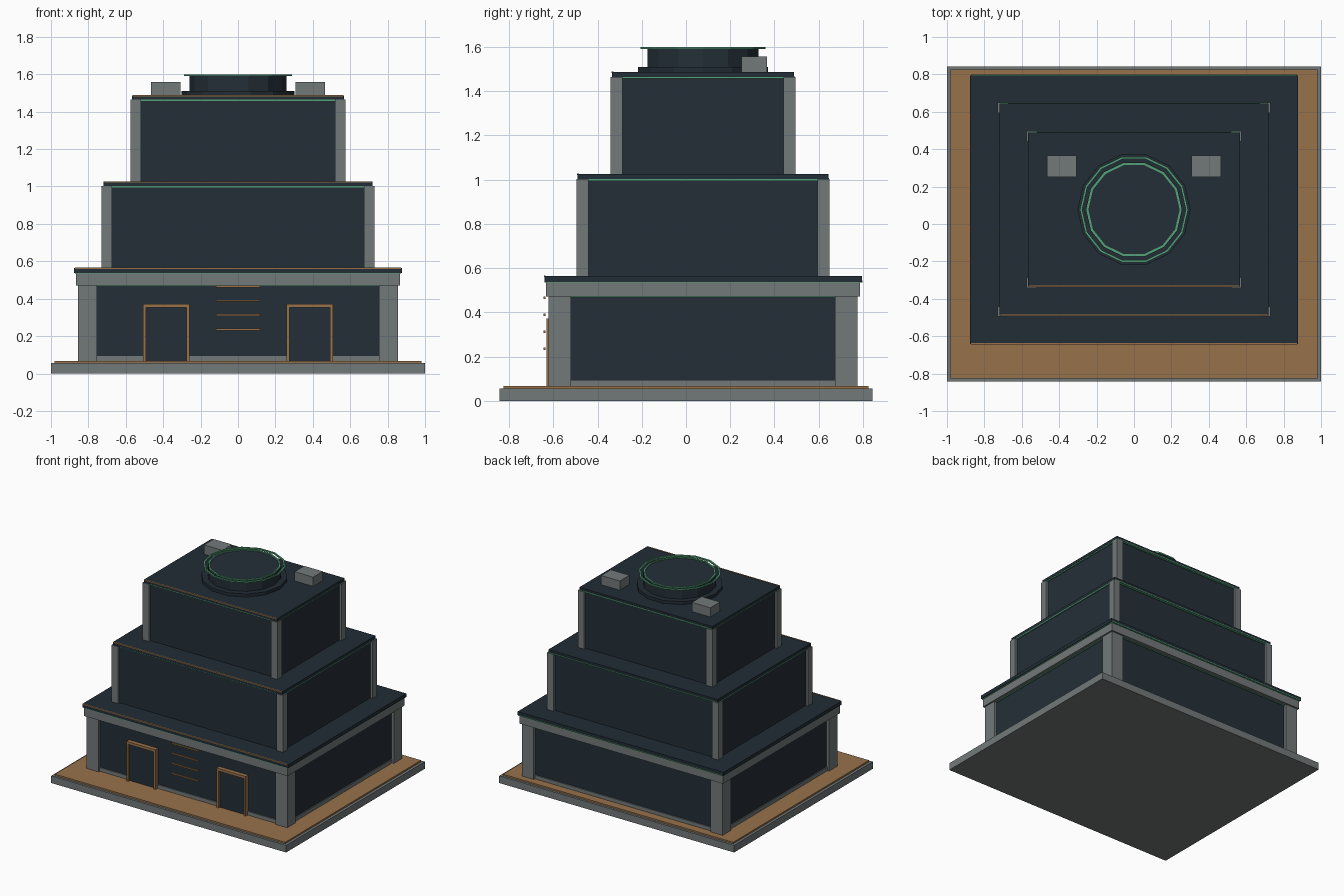
import bpy, bmesh, math

if "Cube" in bpy.data.objects:
    bpy.data.objects.remove(bpy.data.objects["Cube"])

def mat(name, rgb):
    m = bpy.data.materials.new(name)
    m.diffuse_color = (*rgb, 1)
    m.use_nodes = True
    m.node_tree.nodes["Principled BSDF"].inputs["Base Color"].default_value = m.diffuse_color
    return m

DARK = mat("dark_glass", (0.018, 0.028, 0.039))
ROOF = mat("dark_roof", (0.016, 0.026, 0.036))
GREY = mat("grey_stone", (0.17, 0.19, 0.19))
BRONZE = mat("bronze", (0.31, 0.17, 0.07))
GREEN = mat("green_light", (0.09, 0.36, 0.19))
YC = 0.077  # centre of the tower in y

def finish(name, bm, m):
    bmesh.ops.recalc_face_normals(bm, faces=bm.faces)
    me = bpy.data.meshes.new(name)
    bm.to_mesh(me)
    bm.free()
    me.materials.append(m)
    ob = bpy.data.objects.new(name, me)
    bpy.context.collection.objects.link(ob)
    return ob

def box(name, x0, x1, y0, y1, z0, z1, m):
    bm = bmesh.new()
    bmesh.ops.create_cube(bm, size=1)
    for v in bm.verts:
        v.co = (x1 if v.co.x > 0 else x0, y1 if v.co.y > 0 else y0, z1 if v.co.z > 0 else z0)
    return finish(name, bm, m)

def block(name, hx, hy, z0, z1, m, yc=YC):
    return box(name, -hx, hx, yc - hy, yc + hy, z0, z1, m)

def drum(name, r, z0, z1, m, n=14):
    bm = bmesh.new()
    pts = [(r * math.cos(2 * math.pi * i / n), YC + r * math.sin(2 * math.pi * i / n)) for i in range(n)]
    lo = [bm.verts.new((x, y, z0)) for x, y in pts]
    hi = [bm.verts.new((x, y, z1)) for x, y in pts]
    bm.faces.new(lo)
    bm.faces.new(hi)
    for i in range(n):
        j = (i + 1) % n
        bm.faces.new((lo[i], lo[j], hi[j], hi[i]))
    return finish(name, bm, m)

def ring(name, r0, r1, z0, z1, m, n=14):
    bm = bmesh.new()
    loops = []
    for i in range(n):
        a = 2 * math.pi * i / n
        loops.append([bm.verts.new((r * math.cos(a), YC + r * math.sin(a), z))
                      for r, z in ((r0, z0), (r1, z0), (r1, z1), (r0, z1))])
    for i in range(n):
        a, b = loops[i], loops[(i + 1) % n]
        for k in range(4):
            l = (k + 1) % 4
            bm.faces.new((a[k], b[k], b[l], a[l]))
    return finish(name, bm, m)

def light_band(name, hx, hy, z, t=0.008):
    # thin light strips round the four sides
    for s, side in ((-1, "left"), (1, "right")):
        box(f"{name}_{side}", s * hx - t / 2, s * hx + t / 2, YC - hy, YC + hy, z - t, z, GREEN)
    for s, side in ((-1, "front"), (1, "back")):
        box(f"{name}_{side}", -hx, hx, YC + s * hy - t / 2, YC + s * hy + t / 2, z - t, z, GREEN)

# Plinth and paving
block("plinth", 1.0, 0.843, 0, 0.055, GREY, 0)
block("paving", 0.98, 0.826, 0.055, 0.067, BRONZE, 0)

# Three tiers: pillar half extents, pillar size, wall inset, wall z range, slab half extents and z range
tiers = [
    ("lower", 0.855, 0.699, 0.102, 0.022, 0.067, 0.475, 0.876, 0.718, 0.538, 0.565),
    ("middle", 0.73, 0.572, 0.055, 0.018, 0.565, 1.002, 0.72, 0.567, 1.002, 1.026),
    ("upper", 0.574, 0.419, 0.055, 0.018, 1.026, 1.465, 0.566, 0.411, 1.465, 1.487),
]
for name, hx, hy, p, inset, z0, z1, sx, sy, s0, s1 in tiers:
    wx, wy = hx - inset, hy - inset
    block(name + "_wall", wx, wy, z0, z1, DARK)
    for ix in (-1, 1):
        for iy in (-1, 1):
            xs = sorted((ix * hx, ix * (hx - p)))
            ys = sorted((YC + iy * hy, YC + iy * (hy - p)))
            box(name + "_pillar", *xs, *ys, z0, z1, GREY)
    block(name + "_roof", sx, sy, s0, s1, ROOF)
    light_band(name + "_light", wx + 0.004, wy + 0.004, z1)
    # bronze edge at the front of the roof, light edge at the back
    box(name + "_front_trim", -sx + 0.005, sx - 0.005, YC - sy - 0.002, YC - sy + 0.006,
        s1 - 0.005, s1 + 0.002, BRONZE)
    box(name + "_back_light", -sx + 0.005, sx - 0.005, YC + sy - 0.004, YC + sy + 0.003,
        s0 - 0.002, s0 + 0.005, GREEN)

# Stone cornice and wall base of the lower tier
block("cornice", 0.866, 0.711, 0.472, 0.538, GREY)
block("wall_base", 0.841, 0.685, 0.067, 0.095, GREY)
light_band("cornice_light", 0.868, 0.713, 0.54, 0.006)

# Doors with bronze frames
for s, side in ((-1, "left"), (1, "right")):
    c = s * 0.384
    box(side + "_door", c - 0.11, c + 0.11, -0.614, -0.59, 0.067, 0.352, DARK)
    box(side + "_door_lintel", c - 0.124, c + 0.124, -0.632, -0.59, 0.352, 0.372, BRONZE)
    for k in (-1, 1):
        e = c + k * 0.116
        box(side + "_door_jamb", e - 0.008, e + 0.008, -0.632, -0.59, 0.067, 0.352, BRONZE)

# Bronze slats between the doors
for i in range(4):
    z = 0.235 + i * 0.077
    box("slat", -0.117, 0.117, -0.645, -0.635, z - 0.005, z + 0.005, BRONZE)

# Roof drum, light rings and service boxes
drum("drum_base", 0.302, 1.487, 1.51, ROOF)
drum("drum", 0.258, 1.51, 1.592, DARK)
ring("outer_light_ring", 0.277, 0.289, 1.59, 1.6, GREEN)
ring("inner_light_ring", 0.244, 0.256, 1.59, 1.6, GREEN)
for s in (-1, 1):
    xs = sorted((s * 0.307, s * 0.465))
    box("service_box", *xs, 0.25, 0.367, 1.487, 1.558, GREY)
